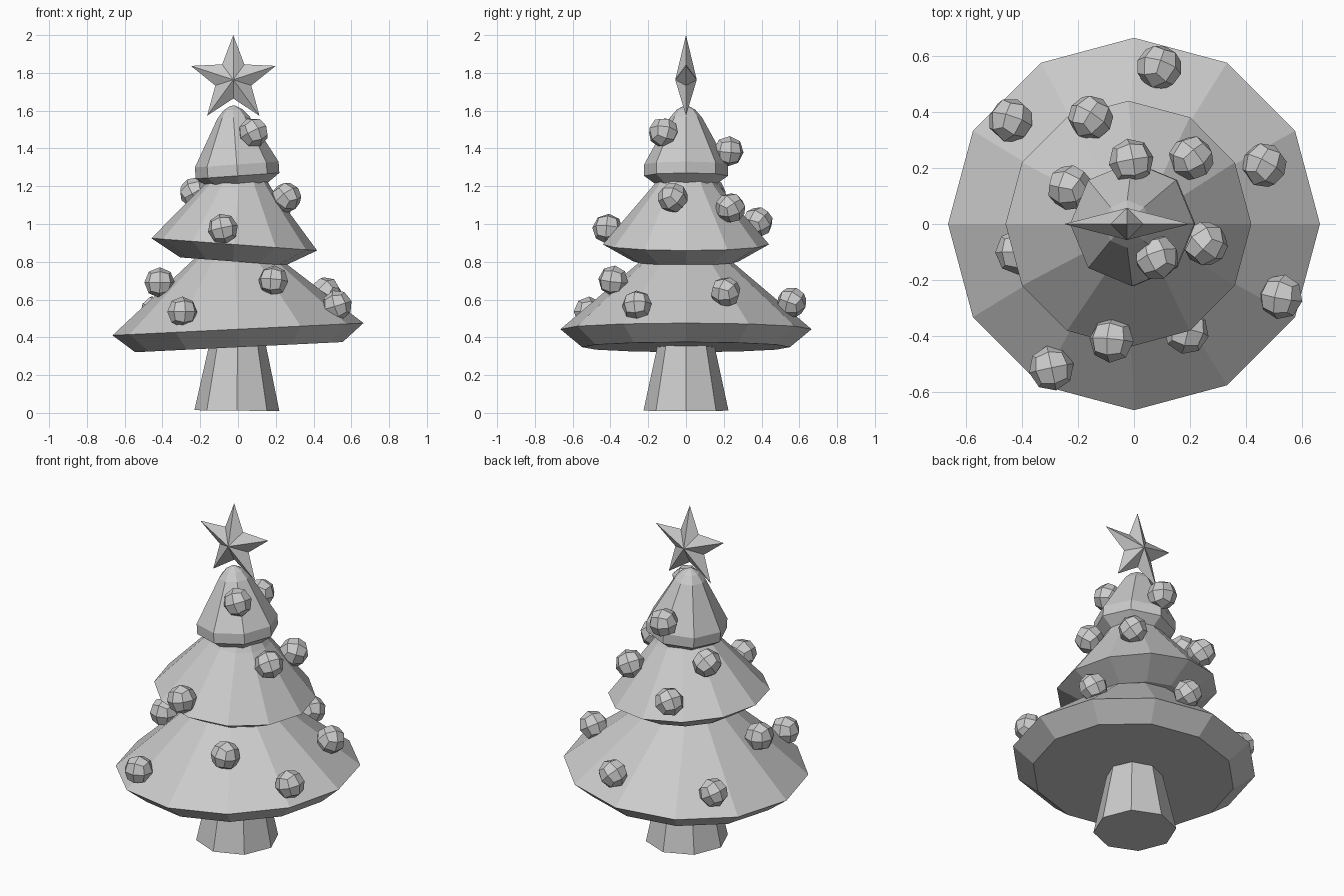
import bpy, bmesh, math, random
from mathutils import Matrix, Vector

if "Cube" in bpy.data.objects:
    bpy.data.objects.remove(bpy.data.objects["Cube"])

random.seed(4)


def finish(name, bm, loc=(0, 0, 0), rot=(0, 0, 0)):
    bmesh.ops.recalc_face_normals(bm, faces=bm.faces)
    mesh = bpy.data.meshes.new(name)
    bm.to_mesh(mesh)
    bm.free()
    ob = bpy.data.objects.new(name, mesh)
    ob.location, ob.rotation_euler = loc, rot
    bpy.context.collection.objects.link(ob)
    return ob


def lathe(name, profile, sides, loc, tilt=0.0):
    """Faceted solid from (radius, height) rings, listed bottom to top."""
    bm = bmesh.new()
    rings = []
    for r, z in profile:
        rings.append([bm.verts.new((r * math.cos(math.tau * i / sides),
                                    r * math.sin(math.tau * i / sides), z))
                      for i in range(sides)])
    for a, b in zip(rings, rings[1:]):
        for i in range(sides):
            j = (i + 1) % sides
            bm.faces.new((a[i], a[j], b[j], b[i]))
    bm.faces.new(rings[0][::-1])
    bm.faces.new(rings[-1])
    return finish(name, bm, loc, (0, -tilt, 0))


# Trunk, flaring towards the ground
lathe("trunk", [(0.225, 0.012), (0.15, 0.36), (0.14, 0.42)], 8, (-0.006, 0, 0), -0.01)

# Three leaf tiers, each leaning a little; heights are relative to the rim
lathe("bottom_tier", [(0.55, -0.095), (0.665, 0.0), (0.235, 0.365), (0.17, 0.42)],
      12, (0, 0, 0.443), 0.049)
lathe("middle_tier", [(0.28, -0.09), (0.44, 0.0), (0.175, 0.31), (0.12, 0.39)],
      12, (-0.02, 0, 0.892), -0.074)
lathe("top_tier", [(0.14, -0.11), (0.222, -0.05), (0.222, 0.01), (0.085, 0.26),
                   (0.05, 0.30), (0.012, 0.322)],
      8, (-0.006, 0, 1.305), 0.07)

# Five-pointed star with raised centres
bm = bmesh.new()
rim = []
for i in range(10):
    r = 0.236 if i % 2 == 0 else 0.1
    a = math.pi / 2 + i * math.pi / 5
    rim.append(bm.verts.new((r * math.cos(a), 0, r * math.sin(a))))
for y in (-0.057, 0.057):
    centre = bm.verts.new((0, y, 0))
    for i in range(10):
        bm.faces.new((centre, rim[i], rim[(i + 1) % 10]))
finish("star", bm, (-0.025, 0, 1.764))

# Baubles: faceted balls made from a subdivided cube
baubles = [
    (0.09, 0.56, 0.585), (-0.44, 0.37, 0.54), (-0.155, 0.38, 1.01),
    (-0.01, 0.225, 1.385), (0.205, 0.235, 1.085), (0.465, 0.21, 0.64),
    (-0.23, 0.13, 1.165), (0.255, -0.07, 1.14), (0.082, -0.12, 1.485),
    (-0.415, -0.10, 0.69), (0.525, -0.26, 0.57), (0.187, -0.385, 0.70),
    (-0.08, -0.415, 0.975), (-0.295, -0.515, 0.535),
]
for n, pos in enumerate(baubles, 1):
    bm = bmesh.new()
    bmesh.ops.create_cube(bm, size=1)
    bmesh.ops.subdivide_edges(bm, edges=bm.edges[:], cuts=1, use_grid_fill=True)
    for v in bm.verts:
        v.co = v.co.normalized() * 0.081
    finish(f"bauble_{n}", bm, pos, [random.uniform(0, math.pi) for _ in range(3)])
